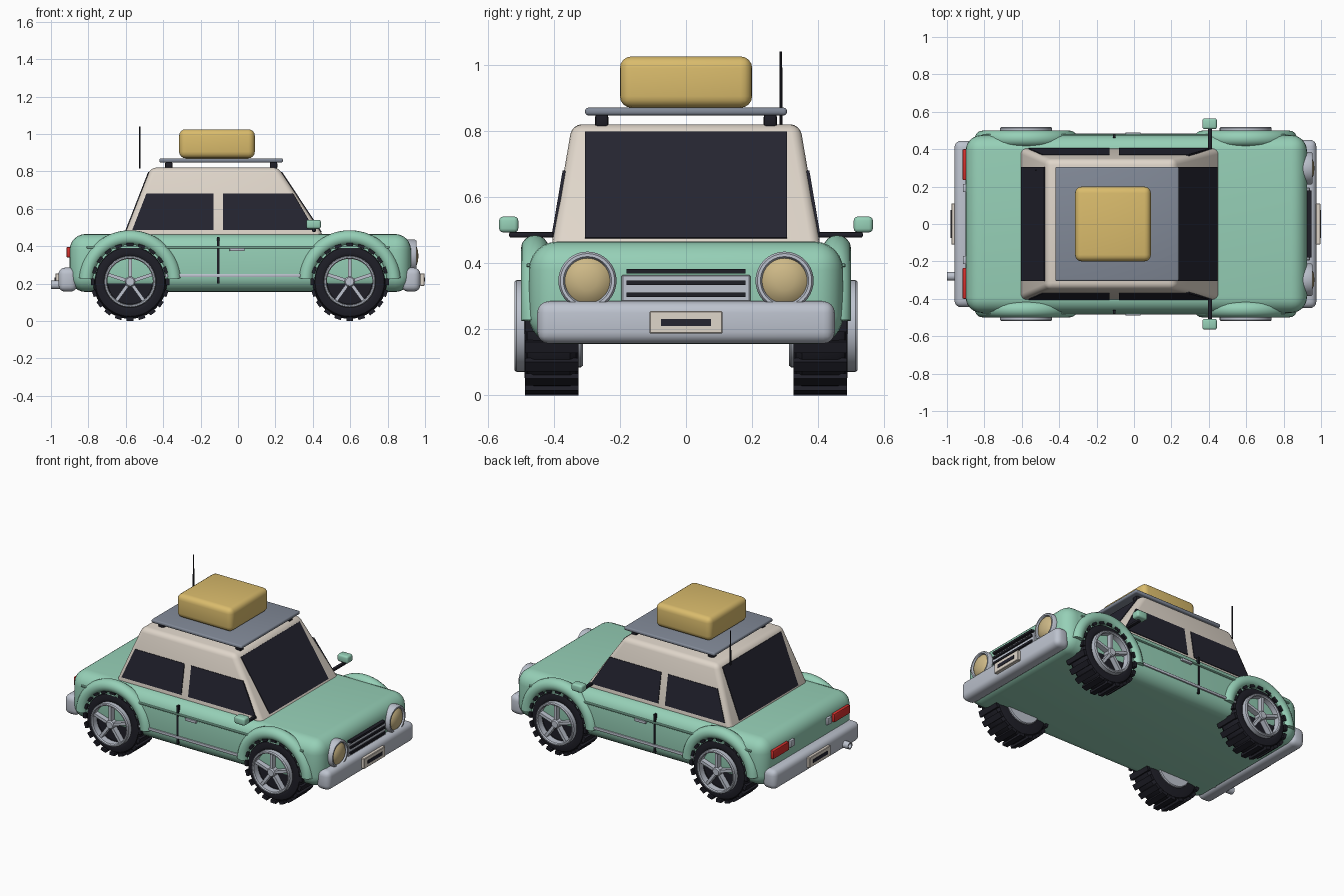
import bpy, bmesh, math
from mathutils import Vector, Matrix

if "Cube" in bpy.data.objects:
    bpy.data.objects.remove(bpy.data.objects["Cube"])

COLORS = {
    "mint_paint": (0.305, 0.63, 0.474), "cream_paint": (0.74, 0.67, 0.59),
    "chrome": (0.51, 0.545, 0.62), "black_rubber": (0.013, 0.013, 0.02),
    "dark_glass": (0.018, 0.018, 0.03), "slate_metal": (0.22, 0.25, 0.31),
    "tan_leather": (0.70, 0.50, 0.15), "lamp_glass": (0.61, 0.48, 0.24),
    "red_lamp": (0.68, 0.03, 0.026),
}
MATS = {}
for name, c in COLORS.items():
    MATS[name] = bpy.data.materials.new(name)
    MATS[name].diffuse_color = (*c, 1)


def finish(bm, name, mat):
    bmesh.ops.recalc_face_normals(bm, faces=bm.faces)
    me = bpy.data.meshes.new(name)
    bm.to_mesh(me)
    bm.free()
    ob = bpy.data.objects.new(name, me)
    bpy.context.collection.objects.link(ob)
    me.materials.append(MATS[mat])
    return ob


def round_edges(bm, r, seg):
    if r:
        bmesh.ops.bevel(bm, geom=bm.edges[:], offset=r, segments=seg, profile=0.5,
                        affect='EDGES', clamp_overlap=True)


def add_box(bm, lo, hi, rot=None):
    lo, hi = Vector(lo), Vector(hi)
    m = Matrix.Translation((lo + hi) / 2) @ Matrix.Diagonal((*(hi - lo), 1))
    bmesh.ops.create_cube(bm, size=1, matrix=(rot or Matrix()) @ m)


def box(name, mat, x, y, z, r=0, seg=3):
    bm = bmesh.new()
    add_box(bm, (x[0], y[0], z[0]), (x[1], y[1], z[1]))
    round_edges(bm, r, seg)
    return finish(bm, name, mat)


def pair(name, mat, x, y, z, r=0, seg=3):
    # the same box on the left (+y) and right (-y)
    box("left_" + name, mat, x, y, z, r, seg)
    box("right_" + name, mat, x, (-y[1], -y[0]), z, r, seg)


def plate(name, mat, pts, t):
    # thin sheet: outline plus offset along its normal
    bm = bmesh.new()
    pts = [Vector(p) for p in pts]
    n = (pts[1] - pts[0]).cross(pts[2] - pts[1]).normalized() * t / 2
    a = [bm.verts.new(p + n) for p in pts]
    b = [bm.verts.new(p - n) for p in pts]
    bm.faces.new(a)
    bm.faces.new(b[::-1])
    for i in range(len(pts)):
        j = (i + 1) % len(pts)
        bm.faces.new((a[i], b[i], b[j], a[j]))
    return finish(bm, name, mat)


def lathe(bm, profile, axis, at, n=40):
    # profile of (radius, offset) turned around axis 'X' or 'Y', or 'Z'
    rings = []
    for k in range(n):
        a = 2 * math.pi * k / n
        c, s = math.cos(a), math.sin(a)
        ring = []
        for r, h in profile:
            v = {'X': (h, r * c, r * s), 'Y': (r * c, h, r * s), 'Z': (r * c, r * s, h)}[axis]
            ring.append(bm.verts.new(Vector(at) + Vector(v)))
        rings.append(ring)
    for k in range(n):
        p, q = rings[k], rings[(k + 1) % n]
        for i in range(len(profile) - 1):
            bm.faces.new((p[i], p[i + 1], q[i + 1], q[i]))
    bmesh.ops.remove_doubles(bm, verts=bm.verts, dist=1e-5)


def turned(name, mat, profile, axis, at, n=40):
    bm = bmesh.new()
    lathe(bm, profile, axis, at, n)
    return finish(bm, name, mat)


# lower body
box("body", "mint_paint", (-0.9, 0.925), (-0.475, 0.475), (0.155, 0.465), 0.085, 6)

# cabin: tapered block with rounded edges
Z0, Z1 = 0.44, 0.82


def side_y(z): return 0.405 - 0.17 * (z - 0.465)
def front_x(z): return 0.45 - 0.66 * (z - 0.465)
def rear_x(z): return -0.605 + 0.39 * (z - 0.465)


bm = bmesh.new()
add_box(bm, (-1, -1, 0), (1, 1, 1))
for v in bm.verts:
    z = Z1 if v.co.z > 0.5 else Z0
    v.co = (front_x(z) if v.co.x > 0 else rear_x(z), math.copysign(side_y(z), v.co.y), z)
round_edges(bm, 0.03, 4)
finish(bm, "cabin", "cream_paint")

# windows
for name, fx in (("windshield", front_x), ("rear_window", rear_x)):
    plate(name, "dark_glass", [(fx(z), y, z) for y, z in
          ((-0.305, 0.475), (0.305, 0.475), (0.305, 0.795), (-0.305, 0.795))], 0.009)
for side, s in (("left", 1), ("right", -1)):
    for name, pts in (("rear", ((-0.565, 0.487), (-0.13, 0.487), (-0.13, 0.68), (-0.49, 0.68))),
                      ("front", ((-0.08, 0.487), (0.41, 0.487), (0.295, 0.68), (-0.08, 0.68)))):
        plate(f"{side}_{name}_door_window", "dark_glass",
              [(x, s * side_y(z), z) for x, z in pts], 0.009)

# wheels and fenders
TIRE = [(0, 0.465), (0.12, 0.465), (0.135, 0.482), (0.155, 0.488), (0.185, 0.48), (0.198, 0.46),
        (0.198, 0.35), (0.185, 0.332), (0.155, 0.325), (0, 0.325)]
RIM = [(0.122, 0.47), (0.122, 0.512), (0.127, 0.519), (0.134, 0.519), (0.139, 0.512),
       (0.139, 0.47), (0.122, 0.47)]
HUB = [(0, 0.515), (0.022, 0.515), (0.028, 0.508), (0.028, 0.46), (0, 0.46)]
BACK = [(0, 0.312), (0.12, 0.312), (0.125, 0.318), (0.125, 0.33), (0, 0.33)]
for end, wx in (("rear", -0.577), ("front", 0.597)):
    for side, s in (("left", 1), ("right", -1)):
        tag = f"{end}_{side}"
        at = Vector((wx, 0, 0.21))
        bm = bmesh.new()
        lathe(bm, [(r, s * y) for r, y in TIRE], 'Y', at)
        for k in range(20):  # tread blocks
            rot = Matrix.Translation(at) @ Matrix.Rotation(2 * math.pi * k / 20, 4, 'Y')
            add_box(bm, (-0.018, s * 0.406 - 0.081, -0.21), (0.018, s * 0.406 + 0.081, -0.19), rot)
        finish(bm, tag + "_tire", "black_rubber")
        bm = bmesh.new()
        for prof in (RIM, HUB, BACK):
            lathe(bm, [(r, s * y) for r, y in prof], 'Y', at)
        for k in range(5):  # spokes
            rot = Matrix.Translation(at) @ Matrix.Rotation(2 * math.pi * k / 5, 4, 'Y')
            add_box(bm, (-0.009, s * 0.49 - 0.018, 0.015), (0.009, s * 0.49 + 0.018, 0.125), rot)
        finish(bm, tag + "_rim", "chrome")
        # fender: half ring tube over the wheel
        bm = bmesh.new()
        rings = []
        for i in range(33):
            a = math.radians(4 + 172 * i / 32)
            ring = []
            for j in range(16):
                b = 2 * math.pi * j / 16
                r = 0.235 + 0.04 * math.cos(b)
                ring.append(bm.verts.new((wx + r * math.cos(a), s * 0.457 + 0.042 * math.sin(b),
                                          0.21 + r * math.sin(a))))
            rings.append(ring)
        for p, q in zip(rings, rings[1:]):
            for j in range(16):
                bm.faces.new((p[j], p[j - 1], q[j - 1], q[j]))
        bm.faces.new(rings[0])
        bm.faces.new(rings[-1])
        finish(bm, tag + "_fender", "mint_paint")

# bumpers and number plates
box("front_bumper", "chrome", (0.875, 0.975), (-0.45, 0.45), (0.157, 0.285), 0.035, 4)
box("rear_bumper", "chrome", (-0.96, -0.86), (-0.445, 0.445), (0.157, 0.285), 0.035, 4)
for end, s, x in (("front", 1, 0.985), ("rear", -1, -0.965)):
    box(end + "_plate", "cream_paint", (x - 0.012, x + 0.012), (-0.11, 0.11), (0.187, 0.255), 0.003, 1)
    xs = x + s * 0.012
    box(end + "_plate_bar", "dark_glass", (xs - 0.003, xs + 0.003), (-0.075, 0.075), (0.21, 0.232))

# grille
box("grille", "chrome", (0.9, 0.94), (-0.195, 0.195), (0.283, 0.365), 0.004, 1)
for i, z in enumerate((0.305, 0.341, 0.376)):
    box(f"grille_slat_{i + 1}", "black_rubber", (0.91, 0.95), (-0.18, 0.18), (z - 0.007, z + 0.007))

# headlights, tail lights, reversing lights
for side, s in (("left", 1), ("right", -1)):
    at = (0, s * 0.298, 0.347)
    turned(side + "_headlight_ring", "chrome",
           [(0.068, 0.9), (0.068, 0.945), (0.073, 0.954), (0.082, 0.954), (0.088, 0.945), (0.088, 0.9)],
           'X', at)
    turned(side + "_headlight_lens", "lamp_glass",
           [(0, 0.965), (0.03, 0.962), (0.055, 0.953), (0.07, 0.94), (0.07, 0.9)], 'X', at)
pair("tail_light", "red_lamp", (-0.917, -0.88), (0.235, 0.4), (0.34, 0.395), 0.005, 2)
pair("reversing_light", "chrome", (-0.915, -0.88), (0.17, 0.215), (0.345, 0.39), 0.005, 2)

# exhaust pipe
turned("exhaust_pipe", "chrome", [(0, -0.97), (0.016, -0.97), (0.016, -1.0), (0.023, -1.0),
       (0.023, -0.8), (0, -0.8)], 'X', (0, -0.28, 0.193), 20)

# side trim, door seams and handles
pair("side_crease", "mint_paint", (-0.81, 0.81), (0.465, 0.482), (0.388, 0.4), 0.003, 1)
pair("side_strip", "chrome", (-0.39, 0.39), (0.465, 0.483), (0.234, 0.252), 0.004, 2)
pair("door_seam", "black_rubber", (-0.111, -0.099), (0.46, 0.479), (0.2, 0.45))
pair("door_handle", "chrome", (-0.045, 0.035), (0.47, 0.49), (0.373, 0.39), 0.004, 2)

# mirrors
pair("mirror_stem", "black_rubber", (0.395, 0.418), (0.4, 0.535), (0.477, 0.494), 0.006, 2)
pair("mirror", "mint_paint", (0.365, 0.443), (0.507, 0.565), (0.493, 0.541), 0.012, 3)

# roof rack, luggage, antenna
box("roof_rack", "slate_metal", (-0.42, 0.24), (-0.305, 0.305), (0.847, 0.87), 0.009, 3)
for x, end in ((-0.37, "rear"), (0.19, "front")):
    pair(end + "_rack_foot", "black_rubber", (x - 0.02, x + 0.02), (0.235, 0.275), (0.812, 0.85), 0.008, 2)
box("suitcase", "tan_leather", (-0.315, 0.09), (-0.2, 0.2), (0.87, 1.025), 0.035, 4)
turned("antenna", "black_rubber", [(0, 0.815), (0.005, 0.815), (0.004, 1.04), (0, 1.04)],
       'Z', (-0.525, 0.287, 0), 10)

# smooth shading with sharp edges kept
for ob in bpy.context.scene.objects:
    ob.select_set(True)
    bpy.context.view_layer.objects.active = ob
bpy.ops.object.shade_smooth_by_angle(angle=math.radians(35))

for m in bpy.data.materials:
    if m.users and not m.is_grease_pencil:
        m.use_nodes = True
        m.node_tree.nodes["Principled BSDF"].inputs["Base Color"].default_value = m.diffuse_color
